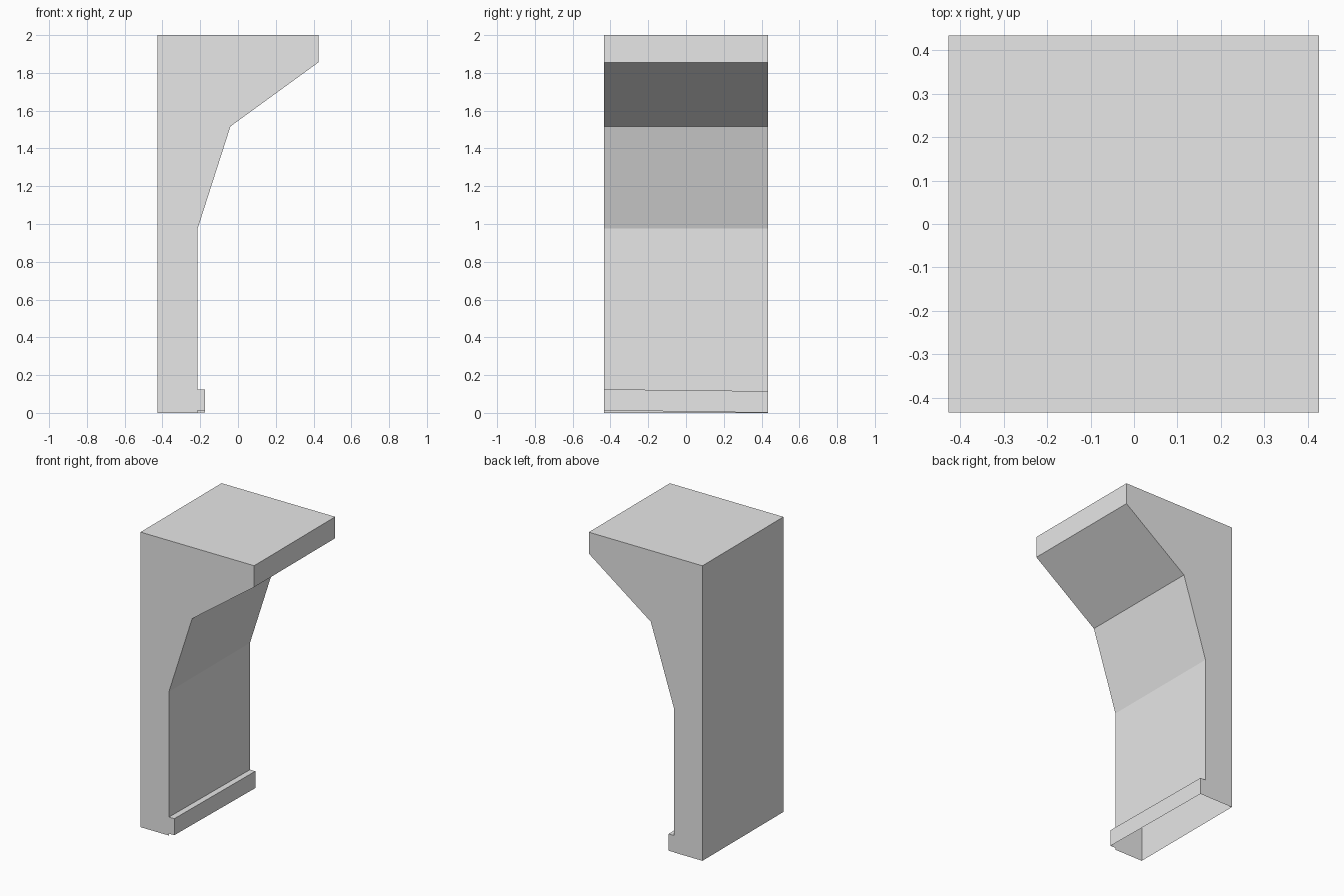
import bpy
import bmesh

default = bpy.data.objects.get("Cube")
if default:
    bpy.data.objects.remove(default, do_unlink=True)

# One plain pale grey
grey = bpy.data.materials.new("pale_grey")
grey.use_nodes = True
grey.diffuse_color = (0.8, 0.8, 0.8, 1)
grey.node_tree.nodes["Principled BSDF"].inputs["Base Color"].default_value = (0.8, 0.8, 0.8, 1)

HALF_DEPTH = 0.434
LEFT, WALL, LIP, TIP = -0.427, -0.214, -0.174, 0.425


def outline(lip_bottom, lip_top):
    """Bracket side outline (x, z), counterclockwise from the lower left."""
    return [
        (LEFT, 0), (WALL, 0),                                        # foot
        (WALL, lip_bottom), (LIP, lip_bottom),                       # lip underside
        (LIP, lip_top), (WALL, lip_top),                             # lip top
        (WALL, 0.975), (-0.04, 1.517), (TIP, 1.855),                 # flared support
        (TIP, 2), (LEFT, 2),                                         # top slab
    ]


bm = bmesh.new()

# The lip drops slightly towards the back
front = [bm.verts.new((x, -HALF_DEPTH, z)) for x, z in outline(0.013, 0.125)]
back = [bm.verts.new((x, HALF_DEPTH, z)) for x, z in outline(0.001, 0.115)]
bm.faces.new(front)
bm.faces.new(back[::-1])

# Walls between the two ends; the underside of the foot stays open
OPEN_EDGES = 3
count = len(front)
for i in range(OPEN_EDGES, count):
    j = (i + 1) % count
    bm.faces.new((front[j], front[i], back[i], back[j]))

mesh = bpy.data.meshes.new("bracket_column")
bm.to_mesh(mesh)
bm.free()
mesh.materials.append(grey)
column = bpy.data.objects.new("bracket_column", mesh)
bpy.context.collection.objects.link(column)
